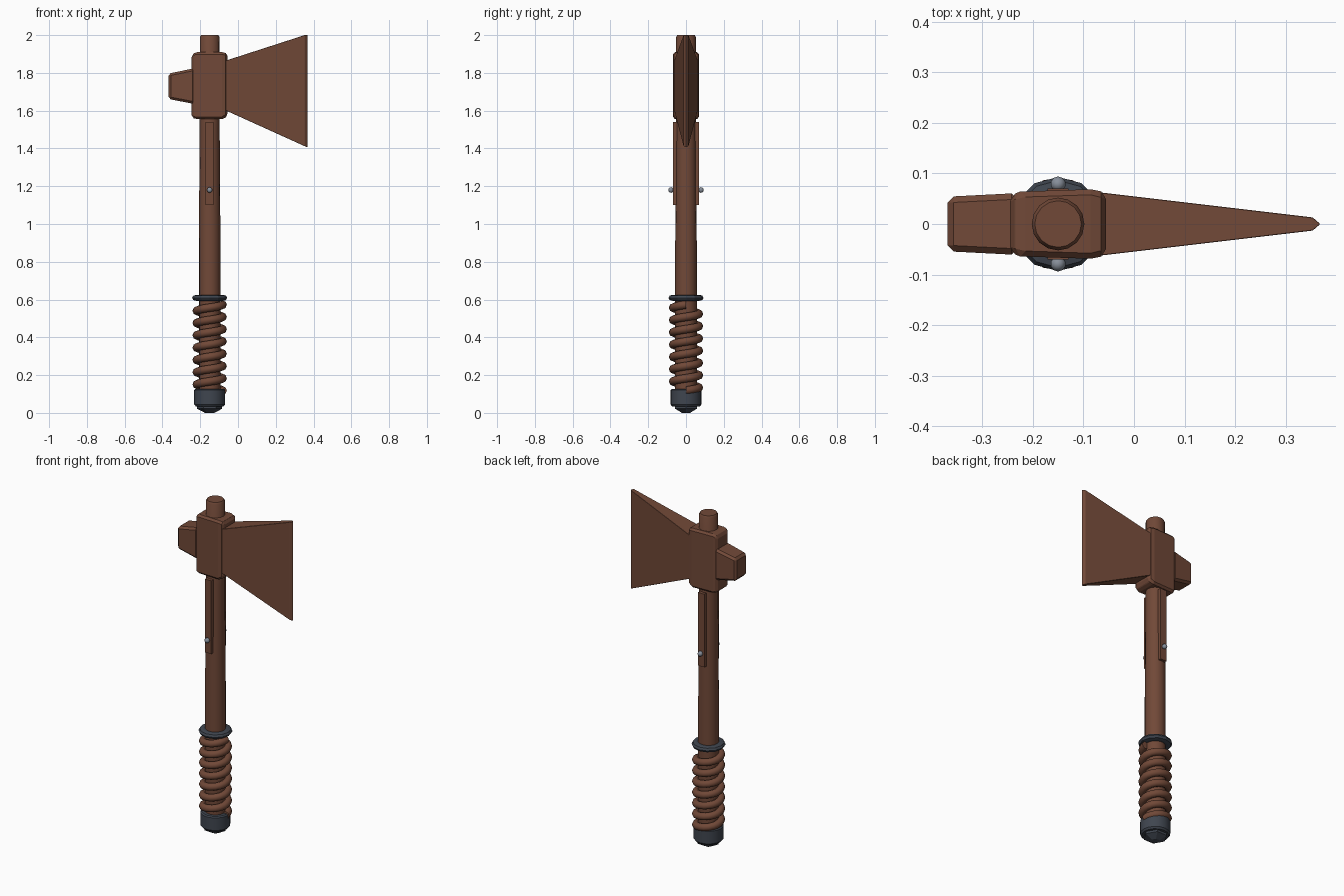
import bpy, bmesh, math
from mathutils import Matrix, Vector

if "Cube" in bpy.data.objects:
    bpy.data.objects.remove(bpy.data.objects["Cube"], do_unlink=True)

AXIS = -0.15  # x of the handle


def material(name, colour):
    m = bpy.data.materials.new(name)
    m.use_nodes = True
    m.diffuse_color = (*colour, 1)
    m.node_tree.nodes["Principled BSDF"].inputs["Base Color"].default_value = (*colour, 1)
    return m


brown = material("brown", (0.165, 0.066, 0.039))
iron = material("dark iron", (0.05, 0.06, 0.078))
steel = material("pale steel", (0.24, 0.27, 0.32))


def finish(name, bm, mat, smooth=None):
    bmesh.ops.recalc_face_normals(bm, faces=bm.faces)
    mesh = bpy.data.meshes.new(name)
    bm.to_mesh(mesh)
    bm.free()
    mesh.materials.append(mat)
    ob = bpy.data.objects.new(name, mesh)
    bpy.context.collection.objects.link(ob)
    if smooth:
        bpy.ops.object.select_all(action="DESELECT")
        ob.select_set(True)
        bpy.context.view_layer.objects.active = ob
        bpy.ops.object.shade_smooth_by_angle(angle=math.radians(smooth))
    return ob


def lathe(name, profile, sides, mat, smooth=None):
    """Closed turned part around the handle axis from (radius, z) points."""
    bm = bmesh.new()
    rings = []
    for r, z in profile:
        rings.append([bm.verts.new((AXIS + r * math.cos(math.tau * i / sides),
                                    r * math.sin(math.tau * i / sides), z)) for i in range(sides)])
    for a, b in zip(rings, rings[1:]):
        for i in range(sides):
            j = (i + 1) % sides
            bm.faces.new((a[i], a[j], b[j], b[i]))
    bm.faces.new(rings[0])
    bm.faces.new(rings[-1])
    return finish(name, bm, mat, smooth)


def loft_x(name, sections, bevel, mat):
    """Bevelled block through (x, half depth, z low, z high) rectangles."""
    bm = bmesh.new()
    rings = [[bm.verts.new((x, sy * y, z)) for sy, z in ((-1, lo), (1, lo), (1, hi), (-1, hi))]
             for x, y, lo, hi in sections]
    for a, b in zip(rings, rings[1:]):
        for i in range(4):
            j = (i + 1) % 4
            bm.faces.new((a[i], a[j], b[j], b[i]))
    bm.faces.new(rings[0])
    bm.faces.new(rings[-1])
    ob = finish(name, bm, mat)
    mod = ob.modifiers.new("soft edges", "BEVEL")
    mod.width = bevel
    mod.segments = 1
    mod.limit_method = "ANGLE"
    mod.angle_limit = math.radians(25)
    return ob


# Handle shaft with a lightly chamfered top
lathe("shaft", [(0.057, 0.06), (0.057, 0.9), (0.053, 1.5), (0.052, 1.99), (0.046, 2.0)], 16, brown, 40)

# Axe head: socket, blade and hammer poll
loft_x("head_socket", [(-0.245, 0.056, 1.565, 1.895), (-0.225, 0.064, 1.555, 1.91),
                       (-0.075, 0.069, 1.555, 1.91), (-0.055, 0.06, 1.575, 1.9)], 0.02, brown)
loft_x("blade", [(-0.08, 0.064, 1.608, 1.86), (0.353, 0.013, 1.412, 2.0),
                 (0.367, 0.001, 1.406, 2.0)], 0.006, brown)
loft_x("poll", [(-0.368, 0.054, 1.662, 1.796), (-0.23, 0.061, 1.635, 1.825)], 0.012, brown)

# Side straps and their rivets, front and back
for side, label in ((-1, "front"), (1, "back")):
    bm = bmesh.new()
    bmesh.ops.create_cube(bm, size=1, matrix=Matrix.Translation((AXIS, side * 0.058, 1.32))
                          @ Matrix.Diagonal((0.042, 0.024, 0.44, 1)))
    finish(label + "_strap", bm, brown)
    bm = bmesh.new()
    bmesh.ops.create_uvsphere(bm, u_segments=10, v_segments=6, radius=0.015,
                              matrix=Matrix.Translation((AXIS, side * 0.079, 1.18)))
    finish(label + "_rivet", bm, steel, 60)

# Cord wound around the grip
TURNS, STEPS, SIDES = 7, 20, 8
bm = bmesh.new()
rings = []
for k in range(TURNS * STEPS + 1):
    t = math.tau * k / STEPS
    z = 0.118 + 0.455 * k / (TURNS * STEPS)
    out = Vector((math.cos(t), math.sin(t), 0))
    ring = []
    for s in range(SIDES):
        a = math.tau * s / SIDES
        p = out * (0.069 + 0.022 * math.cos(a))
        ring.append(bm.verts.new((AXIS + p.x, p.y, z + 0.022 * math.sin(a))))
    rings.append(ring)
for a, b in zip(rings, rings[1:]):
    for i in range(SIDES):
        j = (i + 1) % SIDES
        bm.faces.new((a[i], a[j], b[j], b[i]))
bm.faces.new(rings[0])
bm.faces.new(rings[-1])
finish("grip_cord", bm, brown, 60)

# Iron collar above the grip, and the butt cap with its nub
lathe("collar", [(0.07, 0.593), (0.086, 0.597), (0.093, 0.609), (0.086, 0.621), (0.07, 0.625)], 12, iron)
lathe("butt_cap", [(0.074, 0.035), (0.082, 0.045), (0.082, 0.12), (0.076, 0.127)], 16, iron, 30)
lathe("butt_nub", [(0.025, 0.0), (0.066, 0.022), (0.066, 0.05)], 6, iron)
